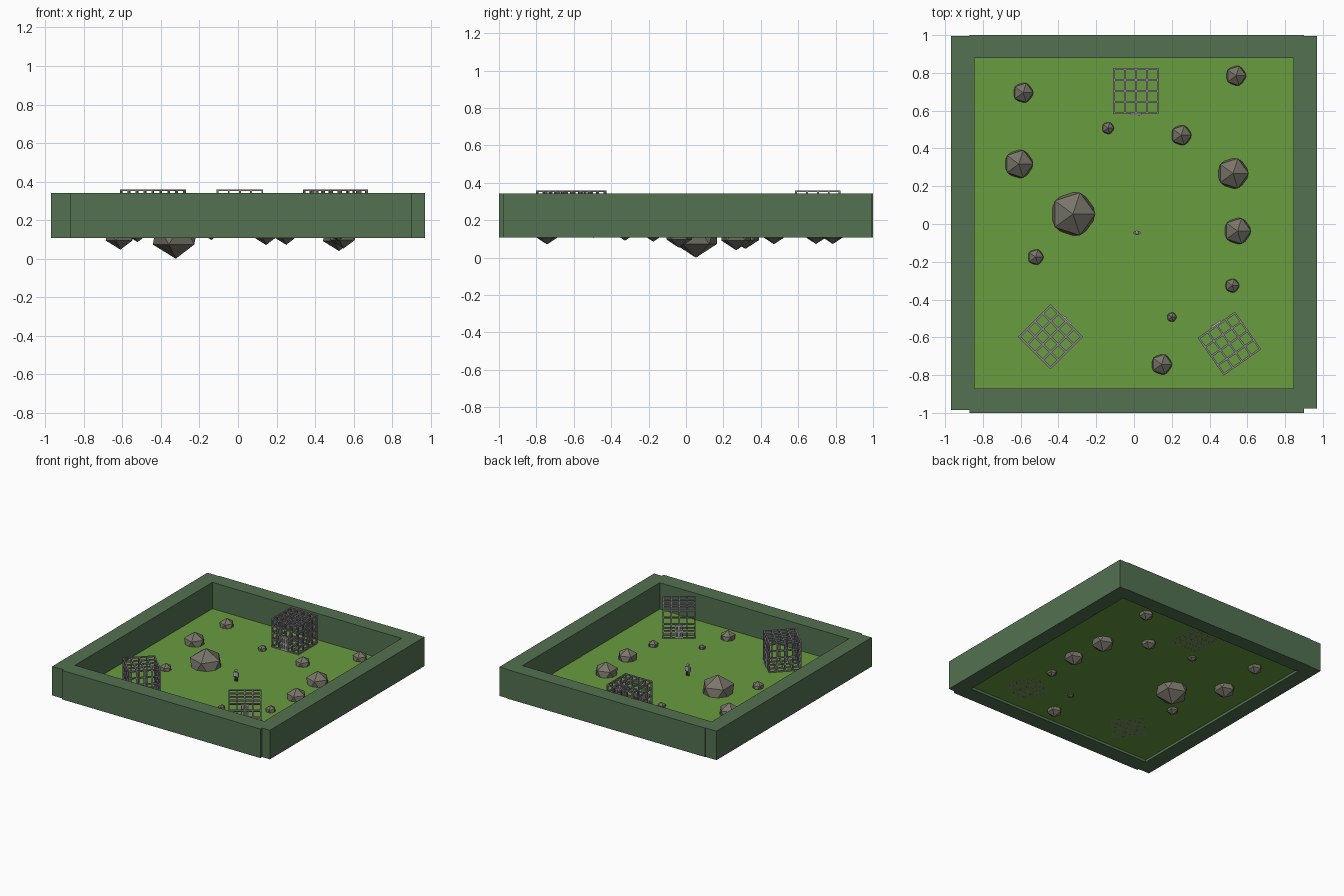
import bpy, bmesh, math
from mathutils import Matrix, Vector

if "Cube" in bpy.data.objects:
    bpy.data.objects.remove(bpy.data.objects["Cube"])


def lin(c):
    c /= 255
    return c / 12.92 if c <= 0.04045 else ((c + 0.055) / 1.055) ** 2.4


def material(name, r, g, b):
    m = bpy.data.materials.new(name)
    m.diffuse_color = (lin(r), lin(g), lin(b), 1)
    m.use_nodes = True
    m.node_tree.nodes["Principled BSDF"].inputs["Base Color"].default_value = m.diffuse_color
    return m


GRASS = material("grass green", 104, 156, 62)
HEDGE = material("hedge green", 83, 113, 81)
STONE = material("stone grey", 121, 117, 106)
IRON = material("iron mauve grey", 140, 131, 142)
PALE = material("pale steel", 190, 186, 194)
DARK = material("dark leather", 84, 78, 84)

FLOOR = 0.133


def box(bm, x0, x1, y0, y1, z0, z1, mat=0):
    size = (x1 - x0, y1 - y0, z1 - z0)
    mid = ((x0 + x1) / 2, (y0 + y1) / 2, (z0 + z1) / 2)
    r = bmesh.ops.create_cube(bm, size=1, matrix=Matrix.Translation(mid) @ Matrix.Diagonal((*size, 1)))
    for f in {f for v in r["verts"] for f in v.link_faces}:
        f.material_index = mat


def to_mesh(bm, name, *mats):
    me = bpy.data.meshes.new(name)
    bm.to_mesh(me)
    bm.free()
    for m in mats:
        me.materials.append(m)
    return me


def place(name, me, loc=(0, 0, 0), turn=0):
    ob = bpy.data.objects.new(name, me)
    ob.location = loc
    ob.rotation_euler.z = math.radians(turn)
    bpy.context.collection.objects.link(ob)
    return ob


# ground sheet
bm = bmesh.new()
bmesh.ops.create_grid(bm, x_segments=1, y_segments=1, size=0.88)
place("ground", to_mesh(bm, "ground", GRASS), (0, 0, FLOOR - 0.004))

# four surrounding walls
for name, x0, x1, y0, y1 in (
        ("left_wall", -0.97, -0.845, -0.985, 0.995),
        ("right_wall", 0.845, 0.97, -0.978, 0.995),
        ("front_wall", -0.87, 0.90, -1.0, -0.872),
        ("back_wall", -0.87, 0.90, 0.88, 1.0)):
    bm = bmesh.new()
    box(bm, x0, x1, y0, y1, 0.108, 0.342)
    place(name, to_mesh(bm, name, HEDGE))

# half-buried faceted rocks: x, y, radius
ROCKS = [(-0.323, 0.053, 0.133), (-0.61, 0.318, 0.086), (-0.587, 0.695, 0.06),
         (0.54, 0.785, 0.06), (0.25, 0.47, 0.061), (-0.138, 0.508, 0.036),
         (0.524, 0.268, 0.093), (0.548, -0.037, 0.08), (0.52, -0.326, 0.042),
         (0.20, -0.493, 0.028), (0.146, -0.743, 0.062), (-0.521, -0.175, 0.047)]
for i, (x, y, r) in enumerate(ROCKS):
    bm = bmesh.new()
    bmesh.ops.create_icosphere(bm, subdivisions=1, radius=r)
    place(f"rock_{i + 1}", to_mesh(bm, "rock", STONE), (x, y, FLOOR))

# cage: lattice of bars on all six sides, 4 x 4 cells, door on -y side
bm = bmesh.new()
H, N, T, HEIGHT = 0.116, 4, 0.005, 0.222
flat = [-H + 2 * H * i / N for i in range(N + 1)]
levels = [HEIGHT * i / N for i in range(N + 1)]
for i in range(N + 1):
    for j in range(N + 1):
        if i in (0, N) or j in (0, N):
            a, b, z = flat[i], flat[j], levels[j]
            box(bm, -H - T, H + T, a - T, a + T, z - T, z + T)
            box(bm, a - T, a + T, -H - T, H + T, z - T, z + T)
            box(bm, a - T, a + T, b - T, b + T, -T, HEIGHT + T)
# door frame, slats and latch
yd = -H - T
for s in (-1, 1):
    box(bm, s * 0.025 - 0.005, s * 0.025 + 0.005, yd - 0.008, yd + 0.002, 0, 0.105, 1)
for z in (0.008, 0.052, 0.1):
    box(bm, -0.03, 0.03, yd - 0.007, yd + 0.002, z - 0.005, z + 0.005, 1)
for x in (-0.009, 0.009):
    box(bm, x - 0.003, x + 0.003, yd - 0.006, yd + 0.001, 0, 0.1, 1)
box(bm, 0.012, 0.022, yd - 0.012, yd, 0.046, 0.062, 1)
cage = to_mesh(bm, "cage", IRON, PALE)
place("back_cage", cage, (0.01, 0.705, FLOOR), 0)
place("left_cage", cage, (-0.442, -0.597, FLOOR), 135)
place("right_cage", cage, (0.505, -0.633, FLOOR), 215)

# small standing figure in the middle
bm = bmesh.new()
for s in (-1, 1):
    box(bm, s * 0.007 - 0.005, s * 0.007 + 0.005, -0.006, 0.006, 0, 0.036, 1)     # legs
    box(bm, s * 0.018 - 0.004, s * 0.018 + 0.004, -0.006, 0.005, 0.034, 0.07, 0)  # arms
box(bm, -0.013, 0.013, -0.008, 0.008, 0.036, 0.072, 0)                            # torso
box(bm, -0.014, 0.014, -0.009, 0.009, 0.036, 0.042, 1)                            # belt
bmesh.ops.create_icosphere(bm, subdivisions=2, radius=0.012,
                           matrix=Matrix.Translation(Vector((0, 0, 0.084))))      # head
place("figure", to_mesh(bm, "figure", PALE, DARK), (0.016, -0.047, FLOOR - 0.003))
